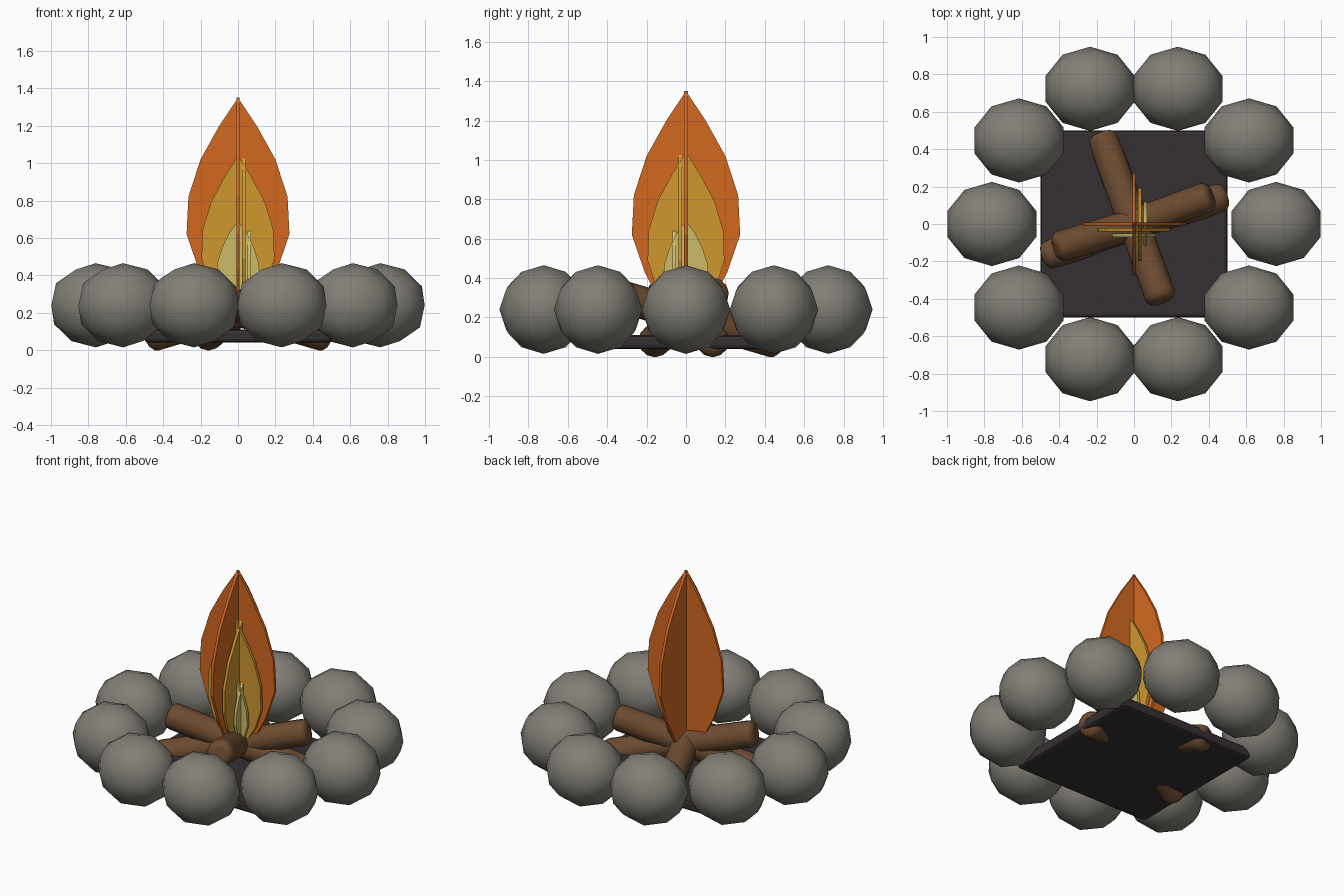
import bpy, bmesh, math
from mathutils import Vector

if "Cube" in bpy.data.objects:
    bpy.data.objects.remove(bpy.data.objects["Cube"])


def material(name, rgb):
    m = bpy.data.materials.new(name)
    m.diffuse_color = (*rgb, 1)
    m.use_nodes = True
    m.node_tree.nodes["Principled BSDF"].inputs["Base Color"].default_value = m.diffuse_color
    return m


STONE = material("stone_grey", (0.22, 0.21, 0.18))
WOOD = material("bark_brown", (0.15, 0.07, 0.03))
ASH = material("ash_dark", (0.035, 0.028, 0.03))
ORANGE = material("flame_orange", (0.65, 0.14, 0.015))
AMBER = material("flame_amber", (0.62, 0.31, 0.03))
YELLOW = material("flame_yellow", (0.6, 0.5, 0.14))


def bevel(ob, width, segments):
    b = ob.modifiers.new("bevel", 'BEVEL')
    b.width, b.segments, b.limit_method = width, segments, 'ANGLE'
    b.angle_limit = math.radians(50)


# Ring of ten low-poly stones
for i in range(10):
    a = i * math.tau / 10
    bpy.ops.mesh.primitive_ico_sphere_add(
        subdivisions=2, radius=1,
        location=(0.76 * math.cos(a), 0.76 * math.sin(a), 0.24))
    ob = bpy.context.object
    ob.name = f"stone_{i + 1}"
    ob.scale = (0.25, 0.225, 0.225)
    bpy.ops.object.shade_smooth()
    ob.data.materials.append(STONE)

# Square ash bed
bpy.ops.mesh.primitive_cube_add(size=1, location=(0, 0, 0.075))
bed = bpy.context.object
bed.name = "ash_bed"
bed.scale = (1, 1, 0.07)
bpy.ops.object.transform_apply(location=False, rotation=False, scale=True)
bevel(bed, 0.02, 2)
bed.data.materials.append(ASH)

# Three tilted logs, each raised at the end its heading points to
for i, heading in enumerate((20, 197, 290)):
    a = math.radians(heading)
    flat = Vector((math.cos(a), math.sin(a), 0))
    axis = (flat + Vector((0, 0, 0.277))).normalized()
    bpy.ops.mesh.primitive_cylinder_add(
        vertices=12, radius=0.083, depth=0.99,
        location=flat * -0.035 + Vector((0, 0, 0.2)),
        rotation=axis.to_track_quat('Z', 'Y').to_euler())
    ob = bpy.context.object
    ob.name = f"log_{i + 1}"
    ob.data.materials.append(WOOD)
    bevel(ob, 0.04, 3)
    bpy.ops.object.shade_smooth_by_angle(angle=math.radians(40))


# Flame blade: half profile mirrored into an outline, then thickened
def blade(name, half, offset, crossed, mat, thick=0.018):
    outline = half + [(-x, z) for x, z in reversed(half) if x > 0]
    bm = bmesh.new()
    face = bm.faces.new([bm.verts.new((x, -thick / 2, z)) for x, z in outline])
    ext = bmesh.ops.extrude_face_region(bm, geom=[face])
    bmesh.ops.translate(
        bm, vec=(0, thick, 0),
        verts=[v for v in ext["geom"] if isinstance(v, bmesh.types.BMVert)])
    bmesh.ops.recalc_face_normals(bm, faces=bm.faces)
    me = bpy.data.meshes.new(name)
    bm.to_mesh(me)
    bm.free()
    ob = bpy.data.objects.new(name, me)
    bpy.context.collection.objects.link(ob)
    me.materials.append(mat)
    if crossed:
        ob.rotation_euler.z = math.pi / 2
        ob.location.x = offset
    else:
        ob.location.y = -offset


# Outer, middle and inner flames, each a pair of crossed blades
FLAMES = (
    ("outer_flame", 0.0, ORANGE,
     [(0.11, 0.24), (0.21, 0.43), (0.275, 0.62), (0.265, 0.82),
      (0.2, 1.02), (0.1, 1.2), (0, 1.35)]),
    ("middle_flame", 0.03, AMBER,
     [(0.08, 0.24), (0.155, 0.36), (0.195, 0.49), (0.19, 0.64),
      (0.145, 0.79), (0.07, 0.93), (0, 1.04)]),
    ("inner_flame", 0.06, YELLOW,
     [(0.05, 0.23), (0.095, 0.3), (0.118, 0.38), (0.11, 0.47),
      (0.085, 0.55), (0.045, 0.63), (0, 0.69)]),
)
for name, offset, mat, half in FLAMES:
    blade(name + "_front", half, offset, False, mat)
    blade(name + "_side", half, offset, True, mat)
